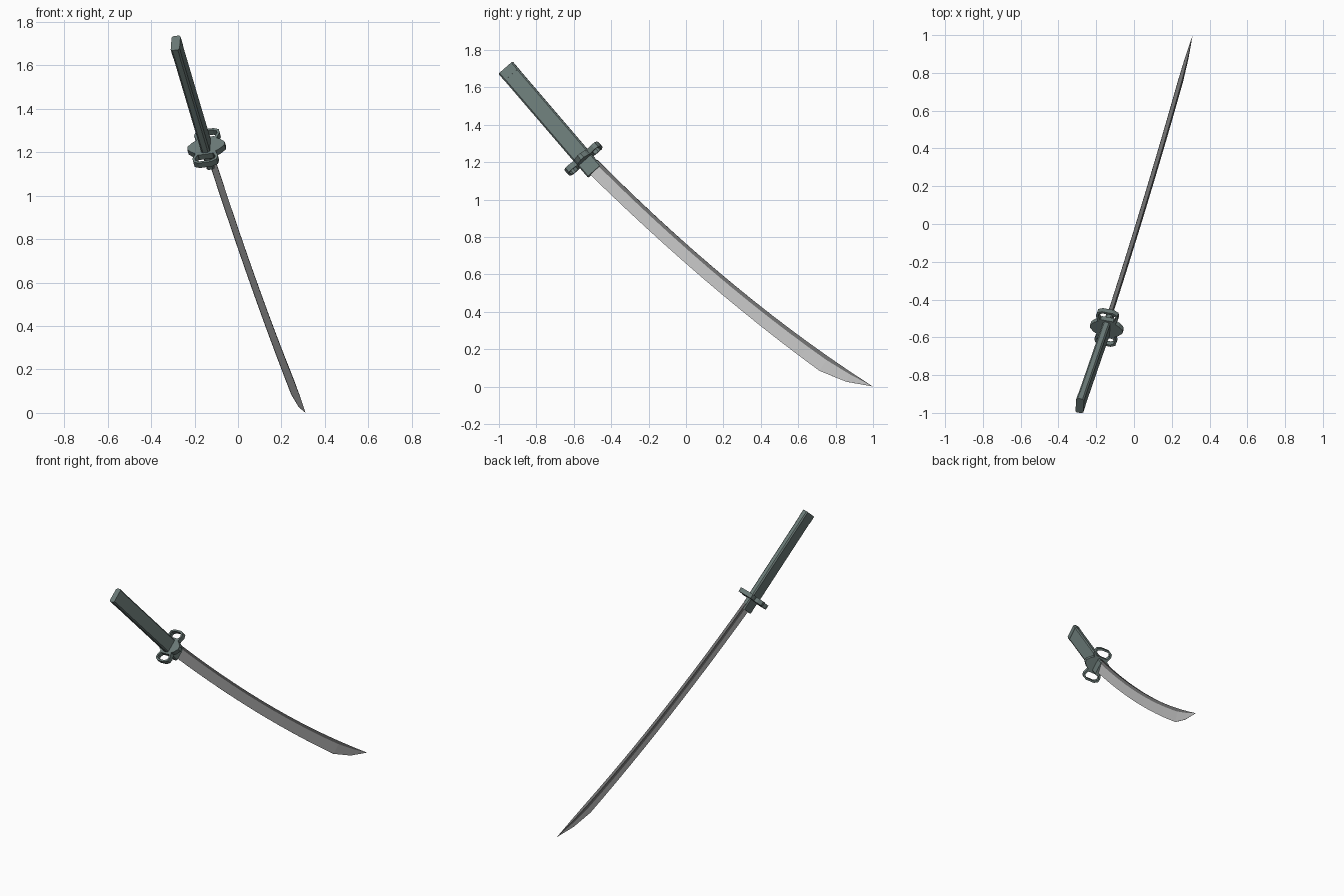
import bpy, bmesh, math
from mathutils import Vector

if "Cube" in bpy.data.objects:
    bpy.data.objects.remove(bpy.data.objects["Cube"])

# Sword frame: a plane turned about z, then rolled about the line pommel-tip
H0 = Vector((0.2916, 0.9565, 0))
N0 = Vector((0.9565, -0.2916, 0))
Z = Vector((0, 0, 1))
START = -1.006 * H0 + 1.7025 * Z + Vector((0.006, 0, 0))   # centre of the handle end
c, s = math.cos(math.radians(10)), math.sin(math.radians(10))
CHORD = 0.769 * H0 - 0.639 * Z
PERP = (0.639 * H0 + 0.769 * Z) * c - N0 * s
N = N0 * c + (0.639 * H0 + 0.769 * Z) * s     # across the blade thickness
H = 0.769 * CHORD + 0.639 * PERP
UP = -0.639 * CHORD + 0.769 * PERP
AXIS = 0.67 * H - 0.742 * UP                  # pommel towards blade
WIDE = 0.742 * H + 0.67 * UP                  # edge side towards back side


def material(name, color):
    m = bpy.data.materials.new(name)
    m.diffuse_color = (*color, 1)
    m.use_nodes = True
    m.node_tree.nodes["Principled BSDF"].inputs["Base Color"].default_value = m.diffuse_color
    return m


green = material("dark_green", (0.15, 0.20, 0.19))
dark = material("dark_steel", (0.15, 0.15, 0.15))


def place(t, w, a):
    return START + N * t + WIDE * w + AXIS * a


def make(name, rings, mat=None):
    """Skin a list of equal rings and cap both ends."""
    bm = bmesh.new()
    vs = [[bm.verts.new(p) for p in r] for r in rings]
    n = len(vs[0])
    for r0, r1 in zip(vs, vs[1:]):
        for i in range(n):
            j = (i + 1) % n
            bm.faces.new((r0[i], r0[j], r1[j], r1[i]))
    bm.faces.new(vs[0])
    bm.faces.new(vs[-1])
    bmesh.ops.recalc_face_normals(bm, faces=bm.faces)
    me = bpy.data.meshes.new(name)
    bm.to_mesh(me)
    bm.free()
    bpy.context.collection.objects.link(bpy.data.objects.new(name, me))
    if mat:
        me.materials.append(mat)


def octagon(t, w, k):
    return [(t, w - k), (t - k, w), (k - t, w), (-t, w - k),
            (-t, k - w), (k - t, -w), (t - k, -w), (t, k - w)]


def bar(name, outline, a0, a1):
    make(name, [[place(t, w, a) for t, w in outline] for a in (a0, a1)], green)


# Handle, end cap and blade collar
bar("handle", octagon(0.020, 0.049, 0.008), 0.05, 0.66)
bar("end_cap", octagon(0.021, 0.050, 0.008), 0.0, 0.05)
bar("collar", octagon(0.018, 0.048, 0.007), 0.655, 0.745)

# Guard plate: pointed at both sides, narrowing towards the loops
quarter = [(0.088, 0.010), (0.066, 0.034), (0.046, 0.046), (0.034, 0.060)]
half = quarter + [(-t, w) for t, w in reversed(quarter)]
G0, G1 = 0.638, 0.668
bar("guard_plate", half + [(-t, -w) for t, w in half], G0, G1)

# Open loops at the two ends of the guard
outer = [(0.046, 0.040), (0.060, 0.080), (0.055, 0.104), (0.030, 0.117)]
inner = [(0.030, 0.044), (0.048, 0.081), (0.044, 0.095), (0.025, 0.105)]
outer += [(-t, w) for t, w in reversed(outer)]
inner += [(-t, w) for t, w in reversed(inner)]
for sign, name in ((1, "guard_loop_back"), (-1, "guard_loop_edge")):
    make(name, [[place(o[0], sign * o[1], G0), place(o[0], sign * o[1], G1),
                 place(i[0], sign * i[1], G1), place(i[0], sign * i[1], G0)]
                for o, i in zip(outer, inner)], green)


# Blade: curved back and edge lines in the (y, z) side view
def bezier(p0, p1, p2, t):
    y, z = (p0[k] * (1 - t) ** 2 + 2 * p1[k] * t * (1 - t) + p2[k] * t * t for k in (0, 1))
    return blade_point(y, z)


def blade_point(y, z):
    return START + H * (y / 0.9565 + 1.006) + UP * (z - 1.7025)


def section(back, edge, f=1):
    ridge = back.lerp(edge, 0.23)
    return [back + N * 0.010 * f, ridge + N * 0.014 * f, edge + N * 0.001 * f,
            edge - N * 0.001 * f, ridge - N * 0.014 * f, back - N * 0.010 * f]


BACK = ((-0.47, 1.21), (0.275, 0.465), (1.0, 0.0))
EDGE = ((-0.535, 1.16), (0.10, 0.535), (0.72, 0.082))
STEPS = 12
rings = [section(bezier(*BACK, 0.84 * i / STEPS), bezier(*EDGE, i / STEPS))
         for i in range(STEPS + 1)]
rings.append(section(bezier(*BACK, 0.92), blade_point(0.86, 0.025), 0.7))

bm = bmesh.new()
tip = bm.verts.new(blade_point(1.0, 0.0))
vs = [[bm.verts.new(p) for p in r] for r in rings]
bm.faces.new(vs[0])
for i in range(6):
    j = (i + 1) % 6
    faces = [bm.faces.new((r0[i], r0[j], r1[j], r1[i])) for r0, r1 in zip(vs, vs[1:])]
    faces.append(bm.faces.new((vs[-1][i], vs[-1][j], tip)))
    for f in faces:
        f.material_index = 1 if i in (0, 4, 5) else 0   # dark spine band
bmesh.ops.recalc_face_normals(bm, faces=bm.faces)
mesh = bpy.data.meshes.new("blade")
bm.to_mesh(mesh)
bm.free()
mesh.materials.append(material("steel", (0.8, 0.8, 0.8)))
mesh.materials.append(dark)
bpy.context.collection.objects.link(bpy.data.objects.new("blade", mesh))
